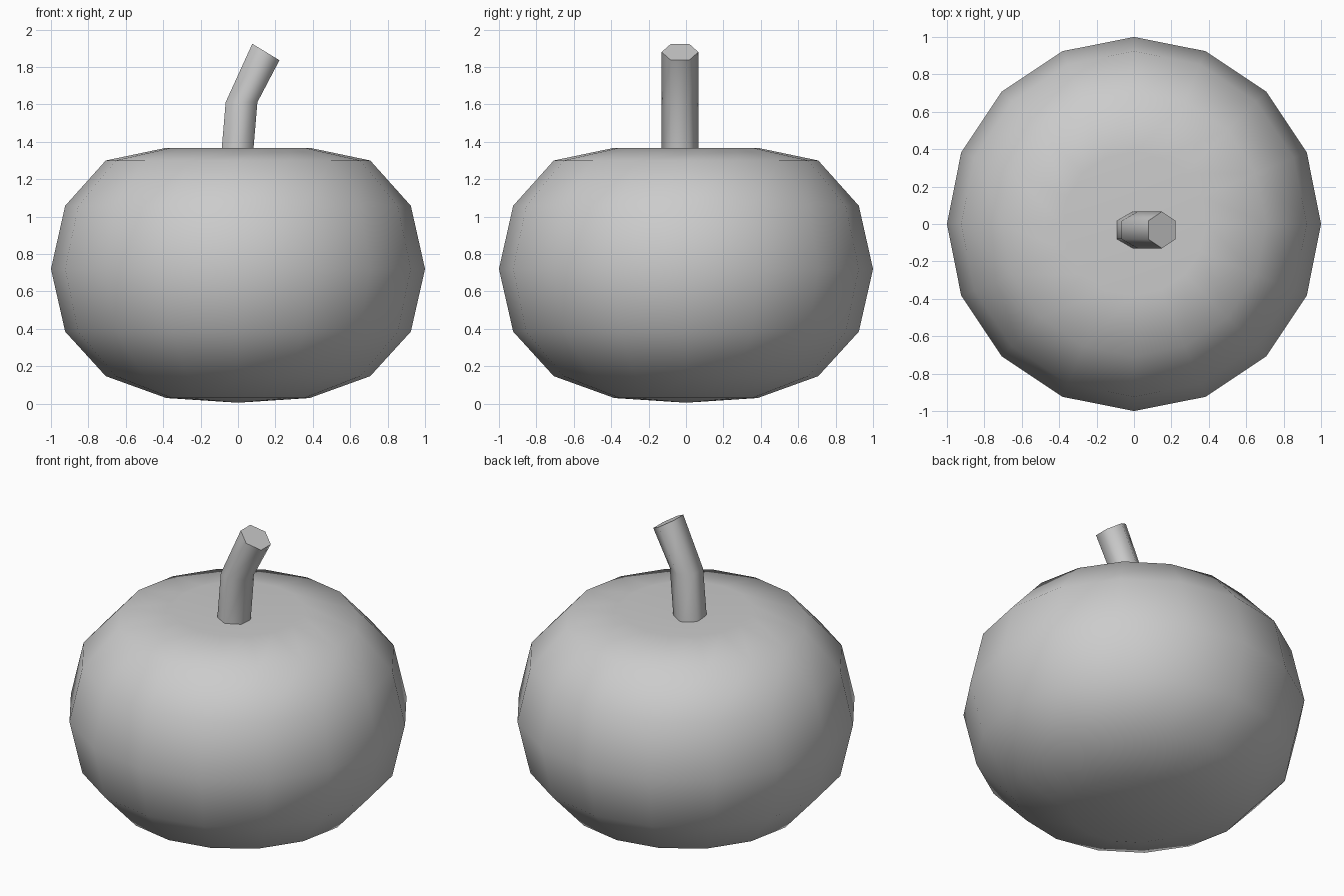
import bpy, bmesh, math

if "Cube" in bpy.data.objects:
    bpy.data.objects.remove(bpy.data.objects["Cube"])


def loft(name, sections, sides, phase=0.0, angle=60):
    """Skin a list of sections: (centre, x_axis, y_radius); zero radius = pole."""
    bm = bmesh.new()
    rings = []
    for (cx, cy, cz), (ux, uz), r in sections:
        if r == 0:
            rings.append([bm.verts.new((cx, cy, cz))])
            continue
        ring = []
        for i in range(sides):
            a = phase + 2 * math.pi * i / sides
            c, s = math.cos(a), math.sin(a)
            ring.append(bm.verts.new((cx + ux * c, cy + r * s, cz + uz * c)))
        rings.append(ring)
    for low, high in zip(rings, rings[1:]):
        for i in range(sides):
            j = (i + 1) % sides
            if len(low) == 1:
                bm.faces.new((low[0], high[j], high[i]))
            elif len(high) == 1:
                bm.faces.new((low[i], low[j], high[0]))
            else:
                bm.faces.new((low[i], low[j], high[j], high[i]))
    # Cap open ends
    for ring in (rings[0], rings[-1]):
        if len(ring) > 1:
            bm.faces.new(ring)
    bmesh.ops.recalc_face_normals(bm, faces=bm.faces)
    mesh = bpy.data.meshes.new(name)
    bm.to_mesh(mesh)
    bm.free()
    obj = bpy.data.objects.new(name, mesh)
    bpy.context.collection.objects.link(obj)
    bpy.ops.object.select_all(action='DESELECT')
    obj.select_set(True)
    bpy.context.view_layer.objects.active = obj
    bpy.ops.object.shade_smooth_by_angle(angle=math.radians(angle))
    return obj


# Pumpkin body: squashed 16-sided ball with a shallow dip at the top
profile = [(0, 0.005), (0.383, 0.03), (0.707, 0.147), (0.924, 0.385), (1, 0.72),
           (0.924, 1.058), (0.707, 1.30), (0.383, 1.368), (0, 1.30)]
loft("pumpkin_body", [((0, 0, z), (r, 0), r) for r, z in profile], 16)

# Bent six-sided stem
R = 0.098
tilt = math.radians(-31)
stem = [((-0.01, -0.032, 1.27), (R, 0), R),
        ((0.019, -0.032, 1.612), (R, 0), R),
        ((0.149, -0.032, 1.88), (R * math.cos(tilt), R * math.sin(tilt)), R)]
loft("stem", stem, 6, phase=math.pi / 6, angle=70)
